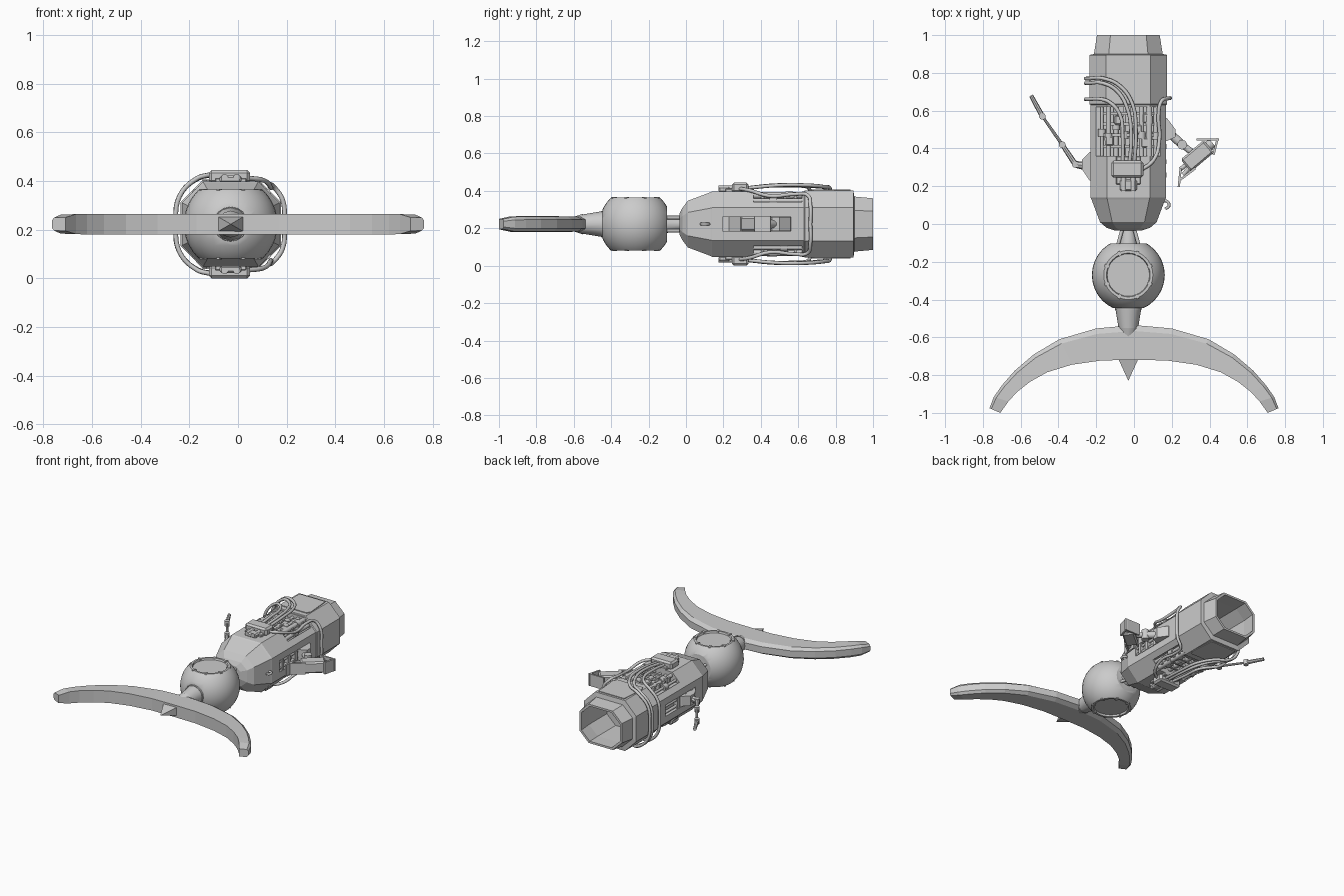
import bpy, bmesh, math, random
from mathutils import Vector, Matrix

if "Cube" in bpy.data.objects:
    bpy.data.objects.remove(bpy.data.objects["Cube"])

random.seed(4)
AXIS = Vector((-0.03, 0, 0.2225))   # long axis of the craft; parts are modelled relative to it


def finish(name, bm, smooth=None):
    bmesh.ops.recalc_face_normals(bm, faces=bm.faces[:])
    me = bpy.data.meshes.new(name)
    bm.to_mesh(me)
    bm.free()
    ob = bpy.data.objects.new(name, me)
    bpy.context.collection.objects.link(ob)
    ob.location = AXIS
    if smooth:
        activate(ob)
        bpy.ops.object.shade_smooth_by_angle(angle=math.radians(smooth))
    return ob


def activate(ob):
    bpy.ops.object.select_all(action='DESELECT')
    ob.select_set(True)
    bpy.context.view_layer.objects.active = ob


def loft(name, rings):
    bm = bmesh.new()
    vs = [[bm.verts.new(p) for p in r] for r in rings]
    n = len(rings[0])
    for a, b in zip(vs, vs[1:]):
        for i in range(n):
            bm.faces.new((a[i], a[(i + 1) % n], b[(i + 1) % n], b[i]))
    bm.faces.new(vs[0])
    bm.faces.new(vs[-1])
    return finish(name, bm)


def prism(name, pts, z0, z1):
    return loft(name, [[(x, y, z) for x, y in pts] for z in (z0, z1)])


def box(name, c, size, rot=0, bevel=0):
    bm = bmesh.new()
    m = Matrix.Translation(c) @ Matrix.Rotation(rot, 4, 'Z') @ Matrix.Diagonal((*size, 1))
    bmesh.ops.create_cube(bm, size=1, matrix=m)
    if bevel:
        bmesh.ops.bevel(bm, geom=bm.edges[:], offset=bevel, segments=1, affect='EDGES')
    return finish(name, bm)


def rod(name, a, b, r1, r2=None, sides=10):
    a, b = Vector(a), Vector(b)
    d = b - a
    bm = bmesh.new()
    m = Matrix.Translation((a + b) / 2) @ d.to_track_quat('Z', 'Y').to_matrix().to_4x4()
    bmesh.ops.create_cone(bm, cap_ends=True, segments=sides, radius1=r1,
                          radius2=r1 if r2 is None else r2, depth=d.length, matrix=m)
    return finish(name, bm, 40)


def cable(name, pts, r=0.01):
    cu = bpy.data.curves.new(name, 'CURVE')
    cu.dimensions = '3D'
    cu.bevel_depth, cu.bevel_resolution, cu.resolution_u = r, 2, 5
    sp = cu.splines.new('BEZIER')
    sp.bezier_points.add(len(pts) - 1)
    for p, co in zip(sp.bezier_points, pts):
        p.co = co
        p.handle_left_type = p.handle_right_type = 'AUTO'
    ob = bpy.data.objects.new(name, cu)
    bpy.context.collection.objects.link(ob)
    ob.location = AXIS
    activate(ob)
    bpy.ops.object.convert(target='MESH')


def cut(ob, cutter):
    m = ob.modifiers.new('cut', 'BOOLEAN')
    m.operation, m.solver, m.object = 'DIFFERENCE', 'EXACT', cutter
    activate(ob)
    bpy.ops.object.modifier_apply(modifier=m.name)
    bpy.data.objects.remove(cutter)


def octagon(y, hx, hz):
    q = [(.57 * hx, hz), (hx, .5 * hz), (hx, -.5 * hz), (.57 * hx, -hz)]
    return [(x, y, z) for x, z in q + [(-x, -z) for x, z in q]]


# eight-sided hull with hollow rear nozzle
hull = loft('hull', [octagon(*r) for r in (
    (-.035, .07, .055), (-.02, .115, .085), (.01, .15, .125), (.13, .195, .17), (.14, .2, .175),
    (.63, .2, .175), (.635, .206, .179), (.895, .206, .179), (.9, .182, .147), (1, .166, .138),
    (1, .15, .124), (.9, .162, .128), (.7, .162, .128))])
for s in (1, -1):
    cut(hull, box('bay_cutter', (0, .49, s * .21), (.34, .26, .2)))
    cut(hull, box('slot_cutter', (s * .23, .39, 0), (.12, .34, .08)))

# everything that repeats on top and underside
for s in (1, -1):
    # machinery in the open bay
    for i, x in enumerate((-.14, -.105, -.065, -.02, .025, .07, .11, .145)):
        z = s * (.125 if abs(x) > .12 else random.uniform(.135, .155))
        rod('bay_pipe', (x, .36, z), (x, .62, z), random.choice((.009, .013, .017)))
        y = random.uniform(.42, .56)
        rod('pipe_collar', (x, y, z), (x, y + .04, z), .021)
    for y in (.41, .47, .53, .585):
        box('bay_crossbar', (0, y, s * .14), (.27, .016, .035))
    for x, y in ((-.1, .44), (-.05, .55), (.05, .5), (.1, .56), (.09, .43)):
        box('bay_block', (x, y, s * .145), (.045, .05, .045), bevel=.006)
    # junction box and plug
    box('junction_box', (-.005, .29, s * .195), (.17, .09, .055), bevel=.012)
    box('junction_plate', (0, .285, s * .18), (.13, .15, .02), bevel=.004)
    box('plug_block', (0, .205, s * .185), (.09, .06, .03), bevel=.008)
    for x in (-.025, .025):
        rod('plug_pin', (x, .175, s * .192), (x, .25, s * .192), .014)
    # panel on the rear collar
    prism('rear_panel', [(-.1, .67), (.1, .67), (.115, .7), (.1, .88), (-.1, .88), (-.115, .7)],
          s * .175, s * .184)

# cable loops running from upper box round the hull to the lower box
paths = [
    [(.03, .3, .19), (.04, .5, .208), (.02, .64, .208), (-.05, .735, .2), (-.13, .77, .19),
     (-.21, .77, .115), (-.225, .77, 0)],
    [(.005, .3, .19), (.015, .48, .208), (-.005, .61, .208), (-.06, .705, .2), (-.13, .745, .19),
     (-.21, .745, .115), (-.225, .745, 0)],
    [(-.03, .3, .19), (-.03, .45, .205), (-.045, .58, .205), (-.1, .645, .2), (-.14, .66, .187),
     (-.21, .66, .115), (-.225, .66, 0)],
    [(.06, .28, .19), (.135, .34, .18), (.165, .45, .15), (.16, .58, .16), (.175, .65, .155),
     (.213, .665, .1), (.22, .665, 0)]]
for p in paths:
    cable('cable_loop', p + [(x, y, -z) for x, y, z in reversed(p[:-1])])

# side slot fittings and nose hooks
for s in (1, -1):
    for z in (-.022, .022):
        rod('slot_pipe', (s * .185, .22, z), (s * .185, .56, z), .01)
    for y in (.26, .33, .41):
        box('slot_clamp', (s * .186, y, 0), (.03, .025, .075))
cable('nose_hook', [(.18, .12, .0), (.205, .12, 0), (.215, .095, 0), (.195, .08, 0)], .008)

# left antenna
prism('antenna_bracket', [(-.17, .4), (-.205, .38), (-.245, .34), (-.245, .29), (-.205, .23),
                          (-.17, .22)], -.035, .035)
pts = [(-.24, .31, 0), (-.28, .315, 0), (-.35, .42, 0), (-.455, .57, 0), (-.515, .68, 0)]
for a, b, r in zip(pts, pts[1:], (.022, .015, .009, .014)):
    rod('antenna_arm', a, b, r, r * .8, 8)
for p in pts[1:4]:
    rod('antenna_joint', (p[0], p[1], -.018), (p[0], p[1], .018), .018)

# right sensor arm with its head and shields
prism('sensor_bracket', [(.17, .57), (.205, .56), (.25, .5), (.25, .46), (.205, .44), (.17, .44)],
      -.038, .038)
rod('sensor_arm', (.23, .47, 0), (.285, .42, 0), .024)
rod('sensor_joint', (.285, .42, -.035), (.285, .42, .035), .026)
rod('sensor_arm', (.285, .42, 0), (.35, .37, 0), .018)
box('sensor_head', (.365, .36, 0), (.16, .085, .08), .7, .01)
rod('sensor_lens', (.41, .40, 0), (.445, .43, 0), .032, .026)
box('sensor_shield', (.42, .447, 0), (.12, .012, .085))
box('sensor_shield', (.462, .41, 0), (.012, .09, .085), -.25)
box('sensor_shield', (.272, .245, 0), (.012, .1, .08), -.1)
box('sensor_shield', (.315, .265, 0), (.1, .012, .08), .65)
rod('sensor_strut', (.275, .29, .02), (.34, .34, .02), .012)
rod('sensor_strut', (.29, .26, -.02), (.35, .33, -.02), .012)

# ball section, sliced flat above, below, in front and behind
C = Vector((0, -.27, 0))
bm = bmesh.new()
bmesh.ops.create_uvsphere(bm, u_segments=32, v_segments=20, radius=.193, matrix=Matrix.Translation(C))
for d, off, inset in ((Vector((0, 0, 1)), .142, 1), (Vector((0, 0, -1)), .142, 1),
                      (Vector((0, -1, 0)), .176, 0), (Vector((0, 1, 0)), .168, 0)):
    r = bmesh.ops.bisect_plane(bm, geom=bm.verts[:] + bm.edges[:] + bm.faces[:], dist=1e-5,
                               plane_co=C + d * off, plane_no=d, clear_outer=True)
    edges = [e for e in r['geom_cut'] if isinstance(e, bmesh.types.BMEdge)]
    cap = bmesh.ops.edgeloop_fill(bm, edges=edges)['faces']
    bmesh.ops.recalc_face_normals(bm, faces=bm.faces[:])
    if inset:
        bmesh.ops.inset_individual(bm, faces=cap, thickness=.014)
        bmesh.ops.inset_individual(bm, faces=cap, thickness=.004, depth=-.012)
finish('ball_section', bm, 28)
for s in (1, -1):
    for k in range(8):
        a = math.tau * (k + .5) / 8
        u = Vector((math.cos(a), math.sin(a), 0))
        box('hatch_clamp', C + u * .122 + Vector((0, 0, s * .139)), (.026, .014, .012), a)

# neck between ball and hull
rod('neck_core', (0, -.12, 0), (0, -.02, 0), .05, .034, 12)
for sx in (1, -1):
    for sz in (1, -1):
        rod('neck_strut', (sx * .055, -.11, sz * .035), (sx * .03, -.02, sz * .035), .01)

# front mount holding the wing
rod('mount_collar', (0, -.44, 0), (0, -.455, 0), .072, .07, 16)
rod('mount_cone', (0, -.44, 0), (0, -.55, 0), .07, .052, 12)
rod('mount_tip', (0, -.55, 0), (0, -.635, 0), .055, .028, 12)

# curved wing: (outer x, outer y, inner x, inner y, half height)
half = [(.765, -.975, .708, -1, .028), (.742, -.915, .665, -.94, .041), (.7, -.855, .62, -.89, .0425),
        (.63, -.775, .55, -.835, .0425), (.53, -.69, .46, -.785, .0425),
        (.395, -.61, .33, -.745, .0425), (.2, -.553, .17, -.722, .0425)]
stations = ([(-a, b, -c, d, h) for a, b, c, d, h in half] + [(0, -.535, 0, -.72, .0425)] + half[::-1])
rings = []
for ox, oy, ix, iy, h in stations:
    rings.append([(ix + (ox - ix) * t - AXIS.x, iy + (oy - iy) * t, h * k) for t, k in
                  ((0, 1), (.83, .95), (1, .55), (1, -.55), (.83, -.95), (0, -1))])
loft('wing', rings)

# nose spike, a four-sided pyramid
bm = bmesh.new()
base = [bm.verts.new((x, -.71, z)) for x, z in ((-.055, -.032), (.055, -.032), (.055, .032), (-.055, .032))]
tip = bm.verts.new((0, -.83, 0))
bm.faces.new(base)
for i in range(4):
    bm.faces.new((base[i], base[(i + 1) % 4], tip))
finish('nose_spike', bm)
